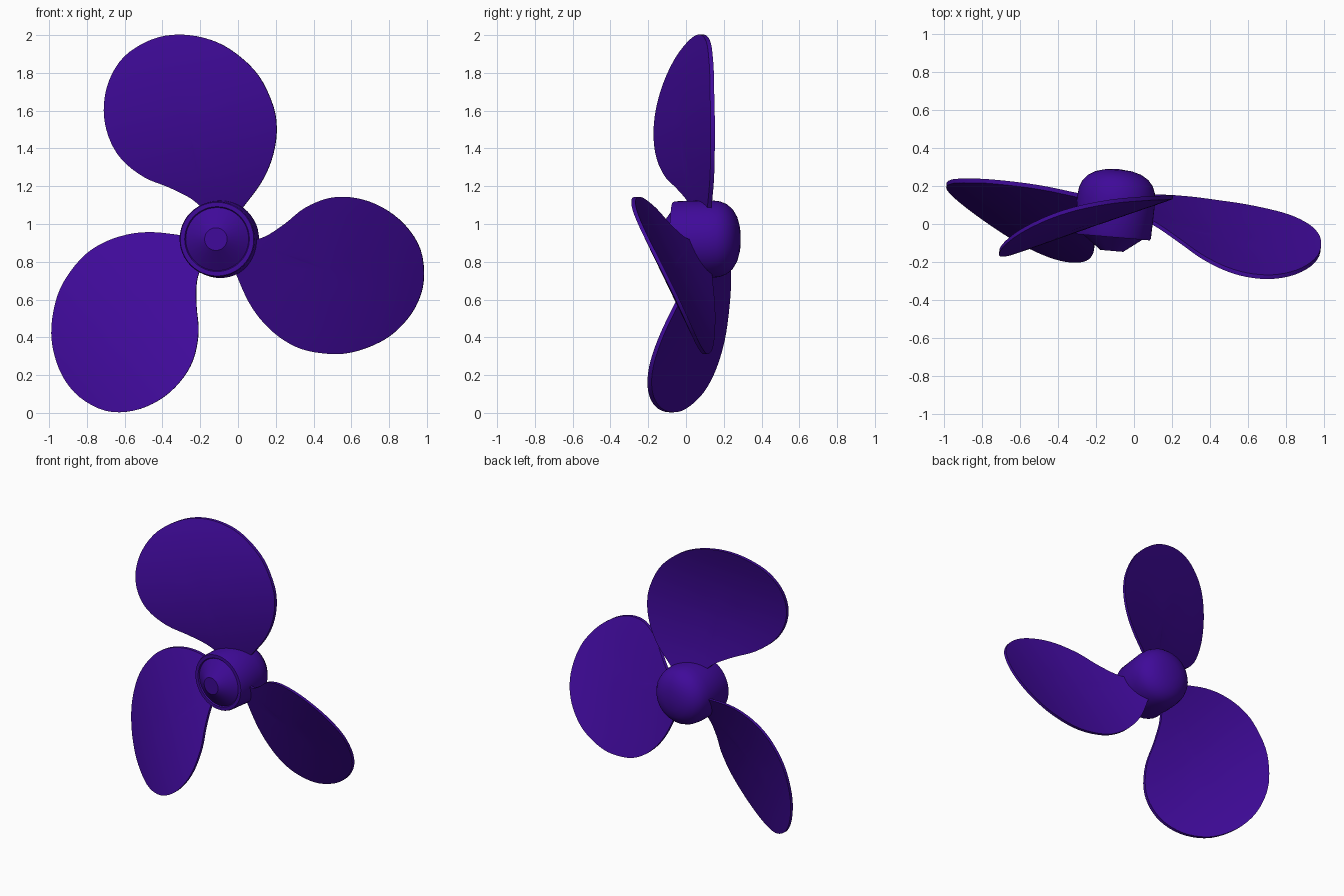
import bpy, bmesh, math
from mathutils import Vector, Matrix

if "Cube" in bpy.data.objects:
    bpy.data.objects.remove(bpy.data.objects["Cube"])

purple = bpy.data.materials.new("deep_purple")
purple.diffuse_color = (0.05, 0.003, 0.32, 1)
purple.use_nodes = True
purple.node_tree.nodes["Principled BSDF"].inputs["Base Color"].default_value = purple.diffuse_color

# Hub axis runs along local y, yawed slightly about z
FRAME = Matrix.Translation((-0.105, 0, 0.92)) @ Matrix.Rotation(math.radians(-4.9), 4, 'Z')


def finish(name, bm, angle, matrix):
    bmesh.ops.recalc_face_normals(bm, faces=bm.faces)
    mesh = bpy.data.meshes.new(name)
    bm.to_mesh(mesh)
    bm.free()
    obj = bpy.data.objects.new(name, mesh)
    bpy.context.collection.objects.link(obj)
    mesh.materials.append(purple)
    mesh.transform(matrix)
    bpy.ops.object.select_all(action='DESELECT')
    obj.select_set(True)
    bpy.context.view_layer.objects.active = obj
    bpy.ops.object.shade_smooth_by_angle(angle=math.radians(angle))
    return obj


def smooth_loop(points, steps):
    """Closed Catmull-Rom curve through the points."""
    out, n = [], len(points)
    for i in range(n):
        a, b, c, d = (Vector(points[(i + k) % n]) for k in (-1, 0, 1, 2))
        for s in range(steps):
            t = s / steps
            out.append(0.5 * (2 * b + (c - a) * t + (2 * a - 5 * b + 4 * c - d) * t * t
                              + (3 * b - a - 3 * c + d) * t ** 3))
    return out


# Hub: lathed profile (radius, y) with grooved front cone and domed back
profile = [(0, -0.142), (0.06, -0.142), (0.167, -0.062), (0.172, -0.07), (0.195, -0.07),
           (0.2, -0.06), (0.206, 0.13), (0.2, 0.18), (0.186, 0.215), (0.16, 0.246),
           (0.12, 0.27), (0.07, 0.284), (0, 0.29)]
bm = bmesh.new()
verts = [bm.verts.new((r, y, 0)) for r, y in profile]
edges = [bm.edges.new(pair) for pair in zip(verts, verts[1:])]
bmesh.ops.spin(bm, geom=verts + edges, cent=(0, 0, 0), axis=(0, 1, 0),
               angle=2 * math.pi, steps=48)
bmesh.ops.remove_doubles(bm, verts=bm.verts, dist=0.0005)
finish("hub", bm, 30, FRAME)

# Blade outline (x, z) relative to the hub, starting inside the hub
outline = [(0.07, 0.10), (0.118, 0.165), (0.213, 0.295), (0.27, 0.42), (0.296, 0.56),
           (0.28, 0.70), (0.202, 0.865), (0.08, 0.985), (-0.05, 1.055), (-0.207, 1.083),
           (-0.355, 1.056), (-0.492, 0.966), (-0.568, 0.833), (-0.59, 0.683), (-0.564, 0.543),
           (-0.497, 0.423), (-0.382, 0.328), (-0.252, 0.272), (-0.14, 0.212), (-0.078, 0.15),
           (-0.04, 0.10)]
loop = smooth_loop(outline, 4)
centre = Vector((-0.15, 0.58))
scales = [1.0, 0.9, 0.75, 0.55, 0.3]
half = [0.011, 0.012, 0.0125, 0.013, 0.013]


def camber(p):
    """Pitched blade, cupped along its length and slightly twisted."""
    x, z = p.x, p.y - 0.58
    return 0.039 + 0.434 * x + 0.313 * z * z + 0.04 * z - 0.15 * x * z


def blade(name, turn):
    bm = bmesh.new()
    n = len(loop)
    rims = []
    for side in (-1, 1):
        rings = []
        for s, h in zip(scales, half):
            pts = [centre.lerp(p, s) for p in loop]
            rings.append([bm.verts.new((p.x, camber(p) + side * h, p.y)) for p in pts])
        mid = bm.verts.new((centre.x, camber(centre) + side * 0.013, centre.y))
        for i in range(n):
            j = (i + 1) % n
            for a, b in zip(rings, rings[1:]):
                bm.faces.new((a[i], a[j], b[j], b[i]))
            bm.faces.new((rings[-1][i], rings[-1][j], mid))
        rims.append(rings[0])
    # Edge band joining both sides
    for i in range(n):
        j = (i + 1) % n
        bm.faces.new((rims[0][i], rims[0][j], rims[1][j], rims[1][i]))
    finish(name, bm, 40, FRAME @ Matrix.Rotation(turn, 4, 'Y'))


for k, name in enumerate(("upper_blade", "right_blade", "left_blade")):
    blade(name, k * math.radians(120))
